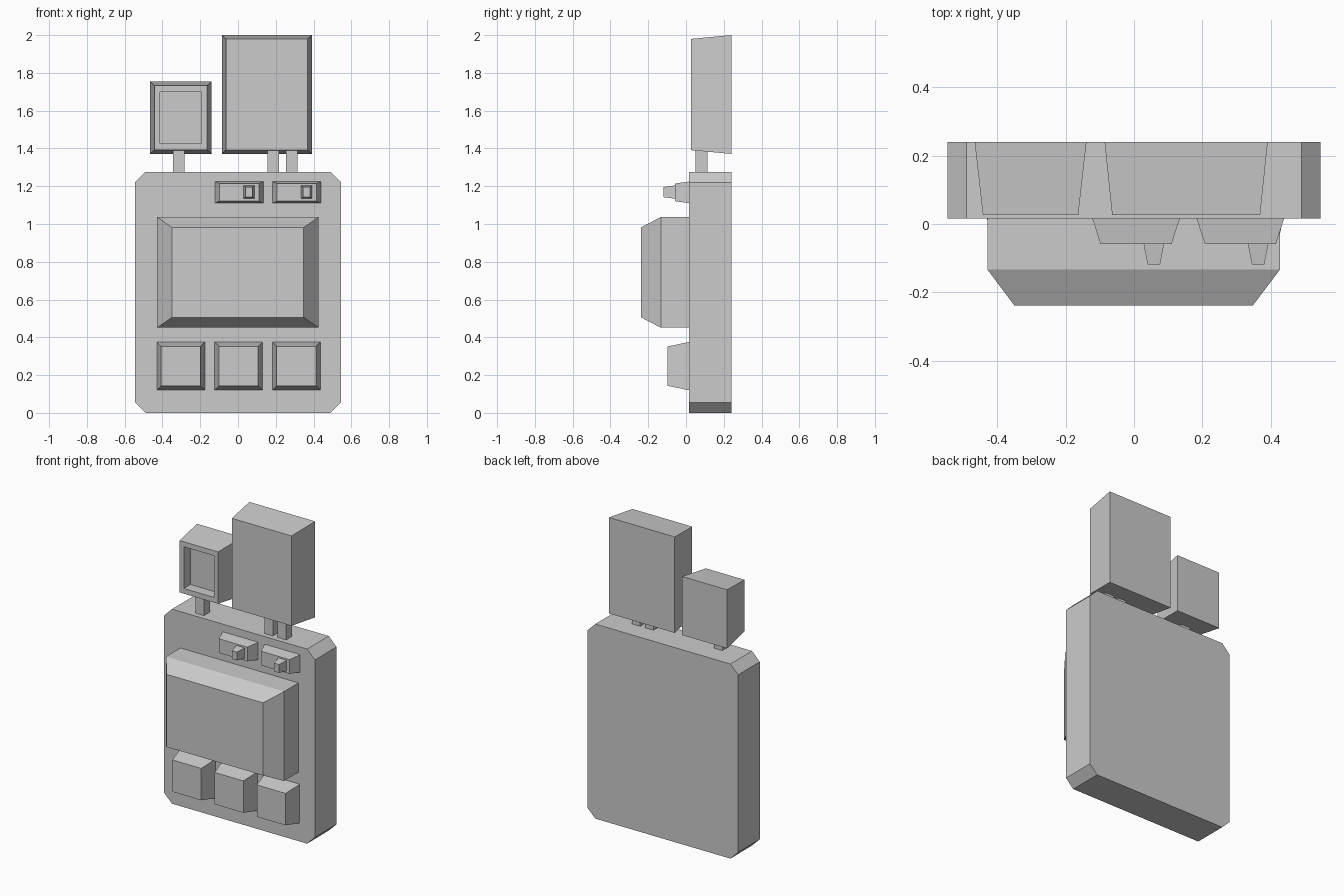
import bpy, bmesh

if "Cube" in bpy.data.objects:
    bpy.data.objects.remove(bpy.data.objects["Cube"])

BACK, FACE = 0.24, 0.016   # back and front planes of the case


def loft(name, sections):
    """Bridge a run of matching outlines [(y, [(x, z), ...]), ...] and cap both ends."""
    bm = bmesh.new()
    rings = [[bm.verts.new((x, y, z)) for x, z in outline] for y, outline in sections]
    for a, b in zip(rings, rings[1:]):
        for i in range(len(a)):
            j = (i + 1) % len(a)
            bm.faces.new((a[i], a[j], b[j], b[i]))
    bm.faces.new(rings[0])
    bm.faces.new(rings[-1])
    bmesh.ops.recalc_face_normals(bm, faces=bm.faces)
    mesh = bpy.data.meshes.new(name)
    bm.to_mesh(mesh)
    bm.free()
    obj = bpy.data.objects.new(name, mesh)
    bpy.context.collection.objects.link(obj)
    return obj


def rect(x0, x1, z0, z1, inset=(0, 0)):
    dx, dz = inset
    return [(x0 + dx, z0 + dz), (x1 - dx, z0 + dz), (x1 - dx, z1 - dz), (x0 + dx, z1 - dz)]


# Case with clipped corners
w, h, c = 0.546, 1.275, 0.056
outline = [(-w + c, 0), (w - c, 0), (w, c), (w, h - c),
           (w - c, h), (-w + c, h), (-w, h - c), (-w, c)]
loft("case", [(BACK, outline), (FACE, outline)])

# Raised screen block with bevelled front
screen = (-0.429, 0.427, 0.451, 1.037)
loft("screen_block", [(FACE, rect(*screen)), (-0.133, rect(*screen)),
                      (-0.238, rect(*screen, (0.079, 0.055)))])

# Row of three tapered buttons
for i in range(3):
    x = -0.430 + 0.306 * i
    b = (x, x + 0.254, 0.12, 0.375)
    loft(f"button_{i + 1}", [(FACE, rect(*b)), (-0.097, rect(*b, (0.023, 0.023)))])

# Two switch plates, each with a small toggle
for i in range(2):
    x = -0.122 + 0.305 * i
    p = (x, x + 0.256, 1.11, 1.225)
    t = (x + 0.15, x + 0.21, 1.134, 1.204)
    loft(f"switch_plate_{i + 1}", [(FACE, rect(*p)), (-0.058, rect(*p, (0.024, 0.011)))])
    loft(f"switch_toggle_{i + 1}", [(-0.058, rect(*t)), (-0.119, rect(*t, (0.012, 0.008)))])

# Large top box, tapering to the front
big = (-0.086, 0.391, 1.371, 2.0)
loft("large_top_box", [(BACK, rect(*big)), (0.027, rect(*big, (0.022, 0.02)))])

# Small top box with a recessed window
small = (-0.466, -0.139, 1.371, 1.755)
window = rect(-0.412, -0.192, 1.427, 1.7)
loft("small_top_box", [(BACK, rect(*small)), (0.027, rect(*small, (0.024, 0.022))),
                       (0.027, window), (0.095, window)])

# Stems joining the top boxes to the case
for i, x in enumerate((-0.343, 0.156, 0.253)):
    s = rect(x, x + 0.061, h - 0.005, 1.39)
    loft(f"stem_{i + 1}", [(0.113, s), (0.05, s)])
